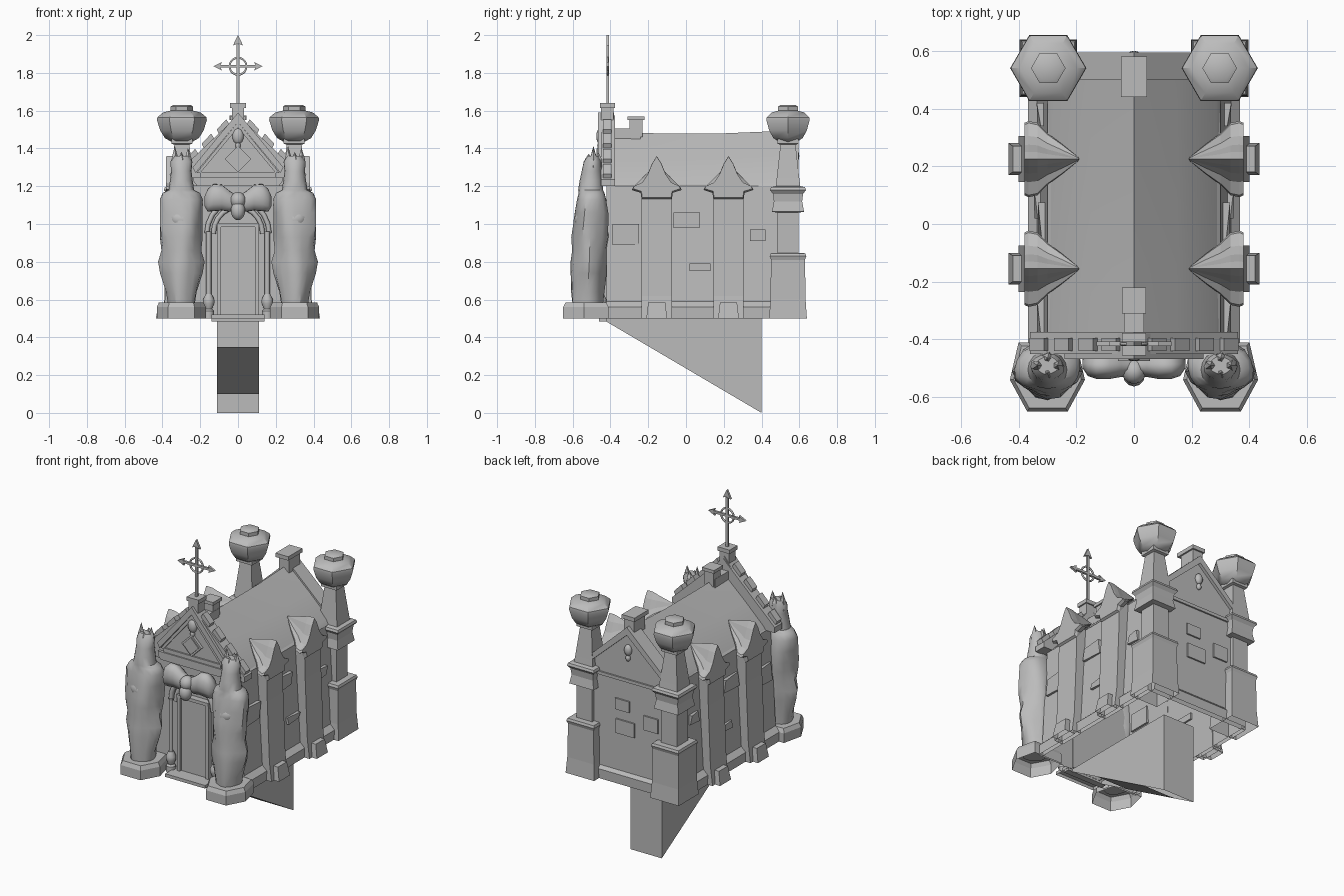
import bpy, bmesh, math

cube = bpy.data.objects.get("Cube")
if cube:
    bpy.data.objects.remove(cube, do_unlink=True)

stone = bpy.data.materials.new("grey stone")
stone.use_nodes = True
stone.diffuse_color = (0.5, 0.5, 0.5, 1)
stone.node_tree.nodes["Principled BSDF"].inputs["Base Color"].default_value = (0.5, 0.5, 0.5, 1)
FLOOR = .5


def finish(name, bm, smooth=None):
    """Make the object; parts standing on the floor level are hollow underneath."""
    bmesh.ops.recalc_face_normals(bm, faces=bm.faces)
    under = [f for f in bm.faces if all(abs(v.co.z - FLOOR) < .001 for v in f.verts)]
    bmesh.ops.delete(bm, geom=under, context='FACES')
    me = bpy.data.meshes.new(name)
    bm.to_mesh(me)
    bm.free()
    me.materials.append(stone)
    ob = bpy.data.objects.new(name, me)
    bpy.context.collection.objects.link(ob)
    if smooth:
        bpy.ops.object.select_all(action='DESELECT')
        ob.select_set(True)
        bpy.context.view_layer.objects.active = ob
        bpy.ops.object.shade_smooth_by_angle(angle=math.radians(smooth))


def skin(name, rings, smooth=None):
    """Join a series of equal-length point rings and cap the ends."""
    bm = bmesh.new()
    rows = [[bm.verts.new(p) for p in r] for r in rings]
    n = len(rows[0])
    for a, b in zip(rows, rows[1:]):
        for i in range(n):
            bm.faces.new((a[i], a[(i + 1) % n], b[(i + 1) % n], b[i]))
    bm.faces.new(rows[0])
    bm.faces.new(rows[-1])
    finish(name, bm, smooth)


def prism_y(name, poly, y0, y1):
    skin(name, [[(x, y, z) for x, z in poly] for y in (y0, y1)])


def box(name, x, y, z):
    prism_y(name, [(x[0], z[0]), (x[1], z[0]), (x[1], z[1]), (x[0], z[1])], *y)


def mirror_poly(half):
    return half + [(-x, z) for x, z in reversed(half) if x != 0]


def tower(name, profile, cx, cy, sides, turn=0.0, smooth=None):
    """Stack of regular rings; profile is (radius, height)."""
    angles = [turn + math.tau * i / sides for i in range(sides)]
    skin(name, [[(cx + r * math.cos(a), cy + r * math.sin(a), z) for a in angles]
                for r, z in profile], smooth)


def ball(name, c, size, tilt=0.0):
    bm = bmesh.new()
    bmesh.ops.create_uvsphere(bm, u_segments=12, v_segments=8, radius=1)
    for v in bm.verts:
        x, y, z = v.co.x * size[0], v.co.y * size[1], v.co.z * size[2]
        v.co = (c[0] + x * math.cos(tilt) - z * math.sin(tilt), c[1] + y,
                c[2] + x * math.sin(tilt) + z * math.cos(tilt))
    finish(name, bm, 60)


def tube(name, path, radius, cyclic=False):
    cu = bpy.data.curves.new(name, 'CURVE')
    cu.dimensions = '3D'
    cu.bevel_depth = radius
    cu.bevel_resolution = 1
    cu.use_fill_caps = True
    sp = cu.splines.new('POLY')
    sp.points.add(len(path) - 1)
    for p, co in zip(sp.points, path):
        p.co = (*co, 1)
    sp.use_cyclic_u = cyclic
    cu.materials.append(stone)
    bpy.context.collection.objects.link(bpy.data.objects.new(name, cu))


# Hollow walls, plinth strips and gently sagging roof
prism_y("walls", mirror_poly([(.34, .5), (.335, .6), (.3, 1.2), (0, 1.46)]), -.42, .56)
for s in (-1, 1):
    prism_y("side_plinth", [(s * .338, .5), (s * .365, .5), (s * .367, .56), (s * .335, .59)], -.42, .56)
skin("back_plinth", [[(-.34, y, z), (.34, y, z), (.34, .555, z), (-.34, .555, z)]
                     for y, z in ((.59, .5), (.592, .56), (.565, .59))])
roof_half = [(.3, 1.19), (.285, 1.215), (.15, 1.345), (0, 1.48)]
skin("roof", [[(x, y, z + lift) for x, z in mirror_poly(roof_half)]
              for y, lift in ((-.4, .005), (-.15, 0), (.2, 0), (.56, .015))], 30)

# Back gable with coping, knob and ridge block
prism_y("back_gable", mirror_poly([(.3, .58), (.3, 1.19), (0, 1.46)]), .555, .575)
for s in (-1, 1):
    prism_y("back_coping", [(0, 1.46), (s * .3, 1.19), (s * .3, 1.23), (0, 1.51)], .5, .595)
box("back_sill", (-.24, .24), (.57, .585), (1.155, 1.175))
ball("back_knob", (0, .58, 1.36), (.025, .02, .035))
ball("back_knob_drop", (0, .58, 1.31), (.015, .015, .02))
box("back_ridge_block", (-.035, .035), (.46, .57), (1.46, 1.55))
box("back_ridge_cap", (-.045, .045), (.44, .58), (1.55, 1.575))
for x, z, w, h in ((.04, 1.0, .05, .035), (.02, .86, .065, .045), (-.16, .93, .05, .045)):
    box("back_stone", (x - w, x + w), (.57, .585), (z - h, z + h))

# Front gable: parapet, pediment, ornaments
prism_y("front_parapet", mirror_poly([(.36, 1.2), (.36, 1.235), (0, 1.575)]), -.45, -.375)
prism_y("front_cornice", mirror_poly([(.215, 1.2), (.235, 1.225), (.235, 1.25)]), -.468, -.44)
for s in (-1, 1):
    prism_y("pediment_rake", [(0, 1.54), (s * .225, 1.27), (s * .24, 1.3), (0, 1.59)], -.467, -.38)
    prism_y("pediment_moulding", [(0, 1.51), (s * .2, 1.27), (s * .22, 1.27), (0, 1.54)], -.46, -.44)
    for x in (.07, .15, .235, .32):
        z = 1.575 - x * .945
        prism_y("crocket", [(s * (x - .03), z + .01), (s * (x + .025), z - .045),
                            (s * (x + .042), z - .008), (s * (x - .008), z + .045)], -.44, -.395)
box("pediment_base_moulding", (-.2, .2), (-.46, -.44), (1.25, 1.275))
prism_y("diamond_frame", mirror_poly([(0, 1.275), (.07, 1.345), (0, 1.415)]), -.468, -.445)
prism_y("diamond_panel", mirror_poly([(0, 1.29), (.055, 1.345), (0, 1.4)]), -.475, -.465)
ball("pediment_knob", (0, -.455, 1.465), (.03, .02, .042))
ball("pediment_knob_drop", (0, -.455, 1.415), (.014, .015, .02))
box("front_ridge_block", (-.033, .033), (-.45, -.385), (1.53, 1.615))
box("front_ridge_cap", (-.042, .042), (-.455, -.377), (1.615, 1.64))
box("ridge_saddle", (-.035, .035), (-.39, -.24), (1.45, 1.505))
box("ridge_step", (-.033, .033), (-.3, -.23), (1.46, 1.55))
box("ridge_step_cap", (-.042, .042), (-.31, -.22), (1.55, 1.57))

# Ringed cross with arrow tips
CY, CZ = -.415, 1.835
box("cross_upright", (-.008, .008), (CY - .007, CY + .007), (1.63, 1.95))
box("cross_arm", (-.1, .1), (CY - .007, CY + .007), (CZ - .007, CZ + .007))
tube("cross_ring", [(.045 * math.cos(a * math.tau / 20), CY, CZ + .045 * math.sin(a * math.tau / 20))
                    for a in range(20)], .006, True)
prism_y("cross_top_tip", [(0, 2), (.027, 1.945), (0, 1.955), (-.027, 1.945)], CY - .007, CY + .007)
for s in (-1, 1):
    prism_y("cross_arm_tip", [(s * .13, CZ), (s * .085, CZ + .022), (s * .095, CZ), (s * .085, CZ - .022)],
            CY - .007, CY + .007)

# Doorway: door, frame, pointed arch, colonnettes, step
box("door", (-.095, .095), (-.44, -.415), (.5, .99))
box("door_lintel", (-.11, .11), (-.46, -.415), (.985, 1.005))
box("door_step", (-.14, .14), (-.53, -.42), (.5, .52))
box("step_lip", (-.14, .14), (-.46, -.42), (.485, .499))
for s in (-1, 1):
    box("door_jamb", (s * .1 - .01, s * .1 + .01), (-.455, -.415), (.51, 1.0))
    tube("door_colonnette", [(s * .155, -.45, .6), (s * .155, -.45, .96)], .014)
    tower("colonnette_base", [(.028, .5), (.028, .54), (.018, .55), (.03, .58), (.03, .6), (.016, .63)],
          s * .155, -.45, 10, 0, 40)
    for r in (.165, .13):
        tube("door_arch", [(s * r * math.cos(a), -.435, .95 + (r + .01) * math.sin(a))
                           for a in (0, .3, .6, .9, 1.2, 1.57)], .015)

# Bow above the door: flared loops, knot and drop
turns = [math.tau * i / 12 for i in range(12)]
for s in (-1, 1):
    skin("bow_loop", [[(s * x, -.485 + ry * math.cos(a), z + rz * math.sin(a) * (1 + .12 * math.cos(3 * a)))
                       for a in turns]
                      for x, z, ry, rz in ((.01, 1.115, .035, .04), (.045, 1.12, .045, .055),
                                           (.085, 1.14, .052, .068), (.13, 1.14, .052, .072),
                                           (.16, 1.125, .042, .06), (.178, 1.12, .015, .025))], 60)
ball("bow_knot", (0, -.51, 1.125), (.042, .045, .045))
ball("bow_drop", (0, -.525, 1.07), (.038, .038, .05))

for s in (-1, 1):
    # Back corner pillars with bowls
    px, py, q = s * .297, .54, math.sqrt(2)
    tower("pillar_base", [(.1 * q, .5), (.093 * q, .6), (.09 * q, .81), (.097 * q, .83), (.092 * q, .845),
                          (.055 * q, .846)], px, py, 4, math.pi / 4)
    tower("pillar_shaft", [(.055 * q, .84), (.055 * q, 1.06), (.085 * q, 1.065), (.075 * q, 1.12),
                           (.08 * q, 1.16), (.095 * q, 1.18), (.09 * q, 1.195), (.065 * q, 1.2),
                           (.06 * q, 1.24), (.04 * q, 1.42), (.055 * q, 1.425), (.055 * q, 1.45)],
          px, py, 4, math.pi / 4)
    tower("pillar_bowl", [(.055, 1.435), (.09, 1.455), (.115, 1.495), (.132, 1.55), (.13, 1.565),
                          (.1, 1.59), (.06, 1.6), (.06, 1.622), (.045, 1.63)], px, py, 6, 0, 35)

    # Side buttresses with swooping gablets and splayed feet
    for y in (-.155, .225):
        skin("buttress", [[(s * a, y - .08, z), (s * x, y - .08, z), (s * x, y + .08, z), (s * a, y + .08, z)]
                          for a, x, z in ((.335, .4, .5), (.33, .385, .62), (.31, .37, 1.0), (.295, .365, 1.2))])
        half = [(.08, 1.13), (.085, 1.165), (.132, 1.18), (.125, 1.195), (.08, 1.215),
                (.05, 1.26), (.025, 1.32), (0, 1.36)]
        skin("buttress_gablet", [[(s * x, y + a * k, 1.32 + (z - 1.32) * k) for a, z in mirror_poly(half)]
                                 for x, k in ((.38, .95), (.365, 1), (.335, .95), (.3, .68), (.25, .4), (.19, .03))])
        skin("buttress_foot", [[(s * .36, y - w, z), (s * x, y - w, z), (s * x, y + w, z), (s * .36, y + w, z)]
                               for x, w, z in ((.435, .055, .5), (.42, .045, .585))])

    # Rough stones standing out of the side walls
    for y, z, w, h in ((-.32, .945, .07, .055), (.005, 1.02, .07, .042),
                       (.075, .77, .056, .02), (.38, .94, .04, .03)):
        x = .335 - (z - .6) * .058
        skin("side_stone", [[(s * (x - .01), y - w, z + e), (s * (x + .012 + t), y - w, z + e),
                             (s * (x + .018 - t), y + w, z + e), (s * (x - .01), y + w, z + e)]
                            for e, t in ((-h, .008), (h, -.004))])

    # Statue plinth: stretched hexagon
    hexagon = ((-.07, -.12), (.07, -.12), (.13, -.01), (.1, .12), (-.1, .12), (-.13, -.01))
    skin("statue_plinth", [[(s * .3 + k * x, -.53 + k * y, z) for x, y in hexagon]
                           for k, z in ((1, .5), (1, .56), (.9, .585))])

    # Robed statue: height, half width, half depth, centre y, fold depth
    rings = []
    for j, (z, rx, ry, cy, fold) in enumerate((
            (.57, .07, .08, -.52, .05), (.64, .078, .085, -.52, .08), (.74, .104, .088, -.515, .1),
            (.8, .112, .09, -.512, .1), (.86, .1, .088, -.51, .06), (.93, .108, .095, -.508, .08),
            (.99, .11, .092, -.505, .1), (1.06, .115, .09, -.5, .07), (1.13, .118, .08, -.5, .05),
            (1.165, .1, .07, -.5, .02), (1.18, .068, .066, -.505, 0), (1.23, .06, .06, -.503, 0),
            (1.28, .054, .052, -.5, 0), (1.33, .058, .046, -.495, .04), (1.36, .04, .03, -.49, .04))):
        ring = []
        for i in range(16):
            a = math.tau * i / 16
            k = 1 + fold * math.sin(4 * a + j * .5)
            ring.append((s * (.3 + rx * k * math.cos(a)), cy + ry * k * math.sin(a), z))
        rings.append(ring)
    skin("statue_robe", rings, 40)
    # Folded arms and pointed crown
    ball("statue_arms", (s * .295, -.55, 1.02), (.075, .045, .05), s * .3)
    for dx, dy, top in ((-.035, 0, 1.41), (.035, 0, 1.4), (0, -.025, 1.37), (0, .025, 1.38)):
        tower("crown_point", [(.022, 1.3), (.02, 1.345), (.001, top)], s * .3 + dx, -.49 + dy, 5)

# Wedge below the floor, with open upper and lower ends on its slope
bm = bmesh.new()
sides = []
for x in (-.11, .11):
    sides.append([bm.verts.new((x, y, z)) for y, z in ((-.45, .5), (-.195, .35), (.23, .1), (.4, 0), (.4, .5))])
    bm.faces.new(sides[-1])
for i in (1, 3):
    bm.faces.new((sides[0][i], sides[0][i + 1], sides[1][i + 1], sides[1][i]))
finish("under_wedge", bm)
